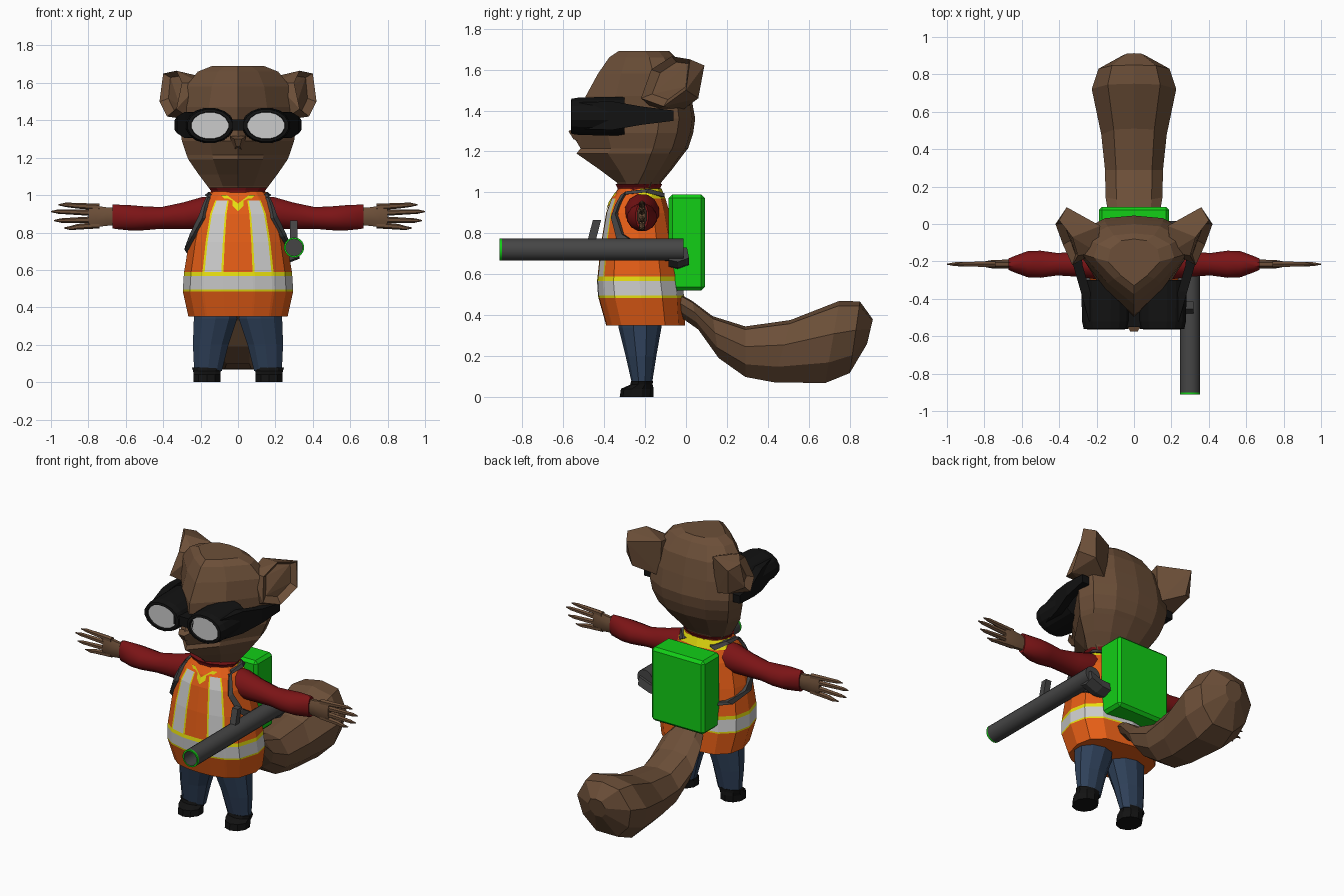
import bpy, bmesh, math
from mathutils import Vector as V

if "Cube" in bpy.data.objects:
    bpy.data.objects.remove(bpy.data.objects["Cube"])

def material(name, r, g, b):
    m = bpy.data.materials.new(name)
    m.diffuse_color = (r, g, b, 1)
    m.use_nodes = True
    m.node_tree.nodes["Principled BSDF"].inputs["Base Color"].default_value = m.diffuse_color
    return m

FUR = material("brown fur", .15, .078, .04)
ORANGE = material("vest orange", .78, .11, .008)
YELLOW = material("vest yellow", .85, .78, .005)
SILVER = material("silver", .6, .6, .6)
RED = material("dark red", .2, .007, .008)
DENIM = material("denim blue", .028, .052, .1)
BLACK = material("black", .006, .006, .006)
GREY = material("dark grey", .06, .06, .06)
GREEN = material("bright green", .006, .62, .008)

def finish(name, bm, mats, smooth=False):
    bmesh.ops.recalc_face_normals(bm, faces=bm.faces[:])
    me = bpy.data.meshes.new(name)
    bm.to_mesh(me)
    bm.free()
    for m in mats:
        me.materials.append(m)
    ob = bpy.data.objects.new(name, me)
    bpy.context.collection.objects.link(ob)
    if smooth:
        bpy.ops.object.select_all(action='DESELECT')
        bpy.context.view_layer.objects.active = ob
        ob.select_set(True)
        bpy.ops.object.shade_smooth_by_angle(angle=math.radians(40))
    return ob

def loft(name, rings, mats, rule=None, smooth=False):
    """Skin closed rings of points; rule(band, column) picks the material."""
    bm = bmesh.new()
    vs = [[bm.verts.new(p) for p in r] for r in rings]
    n = len(vs[0])
    for i in range(len(vs) - 1):
        for j in range(n):
            k = (j + 1) % n
            f = bm.faces.new((vs[i][j], vs[i][k], vs[i + 1][k], vs[i + 1][j]))
            f.material_index = rule(i, j) if rule else 0
    bm.faces.new(vs[0]).material_index = rule(-1, 0) if rule else 0
    bm.faces.new(vs[-1]).material_index = rule(len(vs) - 1, 0) if rule else 0
    return finish(name, bm, mats, smooth)

def ell(c, a, b, n=10):
    c, a, b = V(c), V(a), V(b)
    return [c + a * math.cos(t) + b * math.sin(t) for t in (math.tau * (i + .5) / n for i in range(n))]

def box(name, lo, hi, mat, bevel=0):
    bm = bmesh.new()
    bmesh.ops.create_cube(bm, size=1)
    for v in bm.verts:
        v.co = [(lo[i] + hi[i]) / 2 + v.co[i] * (hi[i] - lo[i]) for i in range(3)]
    if bevel:
        bmesh.ops.bevel(bm, geom=bm.edges[:], offset=bevel, segments=1, affect='EDGES')
    return finish(name, bm, [mat])

# Head: wedge-shaped rings (z, front y, widest y, back y, half width)
rings = []
for z, yf, ys, yb, w in [(1.02, -.32, -.24, -.13, .14), (1.05, -.34, -.23, -.12, .165),
                         (1.11, -.42, -.2, -.07, .21), (1.19, -.535, -.17, -.01, .265),
                         (1.215, -.515, -.16, .01, .275), (1.29, -.56, -.14, .035, .3),
                         (1.36, -.5, -.13, .045, .31), (1.47, -.49, -.14, .025, .31),
                         (1.58, -.43, -.16, .0, .28), (1.66, -.375, -.18, -.05, .215),
                         (1.69, -.33, -.2, -.08, .14)]:
    half = [(.5 * w, yf + .42 * (ys - yf)), (w, ys), (.9 * w, ys + .55 * (yb - ys)), (.5 * w, ys + .92 * (yb - ys))]
    rings.append([(0, yf, z)] + [(x, y, z) for x, y in half] + [(0, yb, z)] + [(-x, y, z) for x, y in half[::-1]])
loft("head", rings, [FUR])

# Nose
loft("nose", [[(-.045, -.53, 1.315), (.045, -.53, 1.315), (.02, -.5, 1.24), (-.02, -.5, 1.24)],
              [(-.02, -.575, 1.3), (.02, -.575, 1.3), (.01, -.55, 1.26), (-.01, -.55, 1.26)]], [FUR])

# Ears: hulls with a sunken opening facing outwards
RIM = [(.33, -.22, 1.46), (.30, -.17, 1.6), (.33, -.07, 1.665), (.40, .02, 1.65), (.42, 0, 1.5), (.38, -.11, 1.42)]
BACK = [(.36, .09, 1.62), (.34, .06, 1.46), (.18, -.01, 1.63), (.2, -.02, 1.4), (.2, -.15, 1.6), (.24, -.15, 1.4)]
for s, side in ((1, "left"), (-1, "right")):
    bm = bmesh.new()
    rim = [bm.verts.new((s * x, y, z)) for x, y, z in RIM]
    for x, y, z in BACK:
        bm.verts.new((s * x, y, z))
    bmesh.ops.convex_hull(bm, input=bm.verts[:])
    opening = [f for f in bm.faces if all(v in rim for v in f.verts)]
    if opening:
        bmesh.ops.recalc_face_normals(bm, faces=bm.faces[:])
        bmesh.ops.inset_region(bm, faces=opening, thickness=.03, depth=0, use_even_offset=True)
        inner = {v for f in opening for v in f.verts}
        bmesh.ops.translate(bm, verts=list(inner), vec=(-s * .035, .025, 0))
    finish(side + "_ear", bm, [FUR])

    # Goggle cup with a recessed lens, and tapering side strap
    cup = [ell((s * .15, y, 1.372), (.128 * k, 0, 0), (0, 0, .092 * k), 16)
           for y, k in ((-.3, 1.05), (-.52, 1.02), (-.56, .95), (-.563, .8), (-.55, .78))]
    loft(side + "_goggle", cup, [BLACK, SILVER], lambda i, j: 1 if i == 4 else 0)
    strap = [[(s * (x + dx), y, z + dz * h) for dx, dz in ((0, -1), (0, 1), (-.05, 1), (-.05, -1))]
             for x, y, z, h in ((.24, -.52, 1.375, .065), (.285, -.36, 1.375, .07),
                                (.325, -.22, 1.375, .045), (.34, -.06, 1.375, .025))]
    loft(side + "_goggle_strap", strap, [BLACK])
box("goggle_bridge", (-.07, -.55, 1.345), (.07, -.42, 1.405), BLACK)

# Vest: superellipse rings (z, front y, back y, half width)
VEST = [(.35, -.39, -.005, .265), (.485, -.428, -.01, .295), (.495, -.43, -.01, .295), (.568, -.435, -.02, .29),
        (.59, -.432, -.02, .288), (.75, -.415, -.05, .262), (.9, -.39, -.08, .225), (.97, -.365, -.1, .185),
        (1.02, -.33, -.12, .145)]

def vest_point(z, a, off=0):
    """Point on the vest at height z and angle a from the front."""
    for p, q in zip(VEST, VEST[1:]):
        if z <= q[0]:
            break
    t = (z - p[0]) / (q[0] - p[0])
    yf, yb, w = (p[i] + t * (q[i] - p[i]) for i in (1, 2, 3))
    sx, cy = math.sin(a), math.cos(a)
    x = math.copysign(abs(sx) ** .8, sx) * (w + off)
    return V((x, (yf + yb) / 2 - math.copysign(abs(cy) ** .8, cy) * ((yb - yf) / 2 + off), z))

cols = [math.asin(u ** 1.25) for u in (0, .27, .31, .62, .66, .87, 1)] + [2.0, 2.5, math.pi]
cols += [-a for a in cols[-2:0:-1]]

def vest_colour(i, j):
    j = min(j, len(cols) - 1 - j)
    if i in (1, 3):
        return 1
    if i == 2:
        return 2
    if i == 7 and j >= 6:
        return 1
    if 4 <= i <= 6:
        return {1: 1, 2: 2, 3: 1}.get(j, 0)
    return 0

loft("vest", [[vest_point(r[0], a) for a in cols] for r in VEST], [ORANGE, YELLOW, SILVER], vest_colour)

# Yellow collar V on the chest
bm = bmesh.new()
for s in (1, -1):
    pts = [(0, .915), (.5, 1.0), (.28, 1.0), (0, .955)]
    bm.faces.new([bm.verts.new(vest_point(z, s * a, .006)) for a, z in pts])
finish("collar_trim", bm, [YELLOW])

# Red shirt collar
loft("shirt_collar", [ell((0, -.23, z), (w, 0, 0), (0, d, 0), 12)
                      for z, w, d in ((.98, .14, .1), (1.025, .15, .11), (1.04, .165, .118))], [RED])

for s, side in ((1, "left"), (-1, "right")):
    # Sleeve, palm and fingers
    def limb(name, secs, mat, n):
        loft(side + name, [ell((s * x, -.215, z), (0, ry, 0), (0, 0, rz), n) for x, ry, z, rz in secs], [mat], None, True)
    limb("_sleeve", [(.08, .08, .91, .085), (.19, .085, .905, .088), (.29, .07, .89, .074), (.41, .062, .878, .06),
                     (.5, .075, .876, .066), (.57, .072, .878, .07), (.64, .045, .883, .068), (.67, .032, .885, .066)], RED, 12)
    limb("_palm", [(.65, .026, .885, .05), (.7, .026, .885, .053), (.76, .024, .886, .062), (.8, .016, .886, .06)], FUR, 8)
    for k, (z0, z1, x1) in enumerate(((.936, .948, .96), (.904, .912, 1.0), (.87, .864, .985), (.84, .824, .93))):
        limb("_finger_%d" % (k + 1), [(.74, .018, z0, .018), (.86, .015, z0 * .4 + z1 * .6, .015),
                                      (x1 - .04, .012, z1, .012), (x1, .003, z1, .003)], FUR, 6)

    # Trouser leg and shoe
    def upright(name, secs, mat):
        loft(side + name, [ell((s * x, y, z), (rx, 0, 0), (0, ry, 0)) for z, x, y, rx, ry in secs], [mat])
    upright("_trouser_leg", [(.42, .12, -.22, .12, .11), (.34, .12, -.225, .122, .105), (.2, .146, -.22, .1, .075),
                             (.06, .16, -.215, .078, .048)], DENIM)
    upright("_shoe", [(.078, .166, -.215, .085, .053), (.06, .166, -.218, .078, .055), (.04, .166, -.238, .075, .08),
                      (0, .166, -.242, .075, .082)], BLACK)

    # Backpack strap hugging the vest
    path = [(.99, 2.6), (1.012, 1.8), (1.0, 1.05), (.95, .95), (.89, .88), (.79, 1.15), (.72, 1.6), (.68, 2.2), (.67, 2.7)]
    loft(side + "_pack_strap", [[vest_point(z + dz, s * (a + da), o) for da, dz, o in
                                 ((-.08, -.012, -.005), (.08, .005, -.005), (.08, .005, .018), (-.08, -.012, .018))]
                                for z, a in path], [GREY])

# Tail: (top y, z), (bottom y, z), half width
rings = []
for ty, tz, by, bz, w in [(-.06, .52, -.04, .4, .09), (.03, .47, .06, .33, .135), (.13, .395, .16, .19, .152),
                          (.29, .345, .29, .098, .155), (.51, .376, .43, .072, .175), (.75, .47, .68, .068, .226),
                          (.85, .467, .8, .117, .19), (.913, .38, .885, .26, .06)]:
    t, b = V((0, ty, tz)), V((0, by, bz))
    rings.append([t.lerp(b, f) + V((k * w, 0, 0)) for k, f in
                  ((0, 0), (.62, .06), (1, .4), (.85, .75), (.4, 1), (-.4, 1), (-.85, .75), (-1, .4), (-.62, .06))])
loft("tail", rings, [FUR])

# Backpack and launcher tube
box("backpack", (-.188, -.085, .52), (.188, .092, .99), GREEN, .018)
tube = [ell((.3, y, .72), (r, 0, 0), (0, 0, r), 18) for y, r in
        ((-.012, .054), (-.9, .054), (-.912, .054), (-.912, .045), (-.75, .045))]
loft("tube", tube, [GREY, GREEN], lambda i, j: 1 if i in (1, 2) else 0, True)
loft("tube_connector", [[(x, y, z + dz) for y, dz in ((-.085, .03), (.005, .03), (.015, -.02), (-.04, -.04), (-.085, -.03))]
                        for x, z in ((.17, .665), (.25, .67), (.33, .70))], [GREY])
loft("tube_handle", [[(x, y + dy, z) for x, dy in ((.277, -.02), (.317, -.02), (.317, .02), (.277, .02))]
                     for y, z in ((-.465, .75), (-.435, .865))], [GREY])
